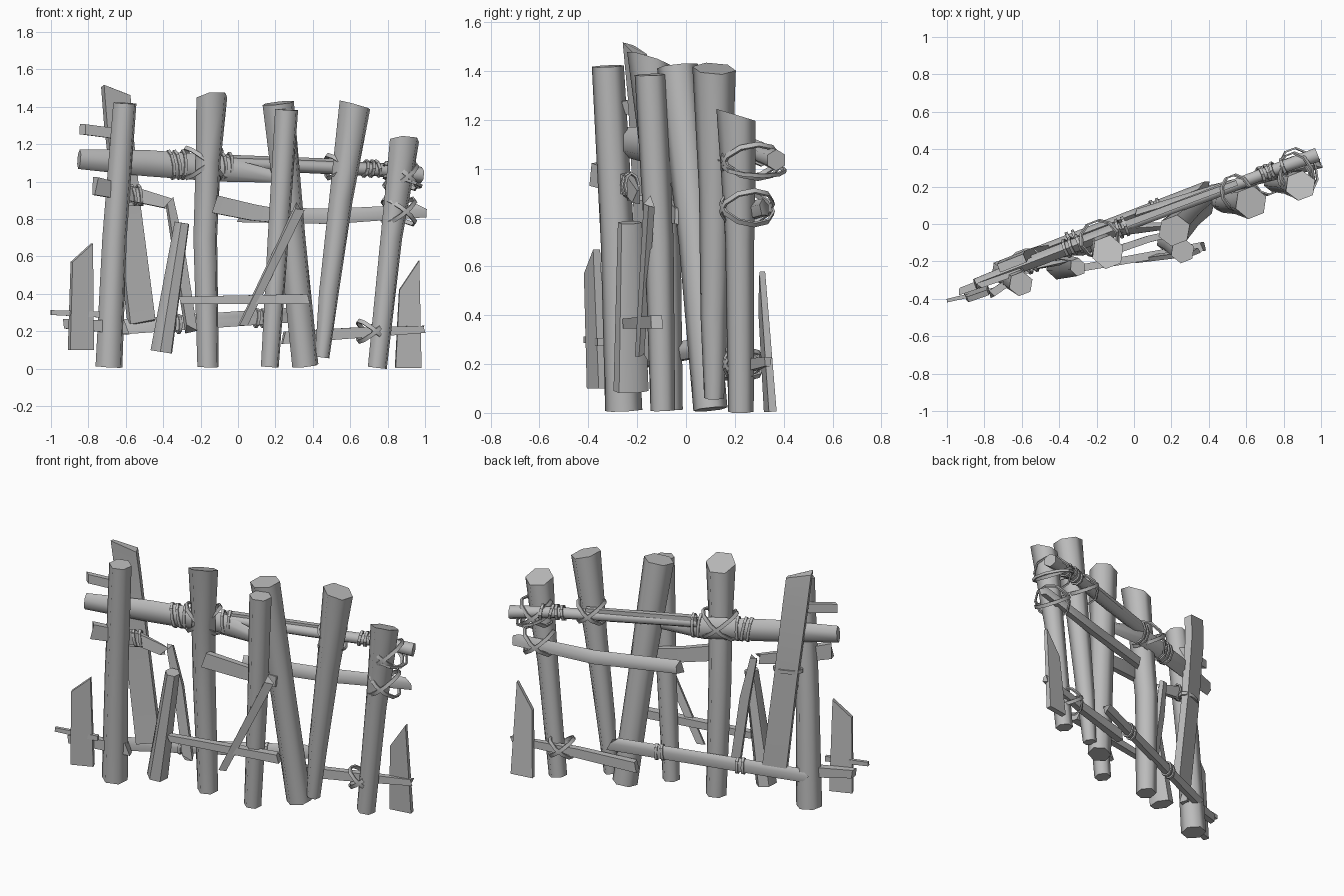
import bpy, bmesh, math, random
from mathutils import Vector

random.seed(4)
cube = bpy.data.objects.get("Cube")
if cube:
    bpy.data.objects.remove(cube)

wood = bpy.data.materials.new("weathered grey")
wood.use_nodes = True
GREY = (0.5, 0.5, 0.5, 1)
wood.diffuse_color = GREY
wood.node_tree.nodes["Principled BSDF"].inputs["Base Color"].default_value = GREY

ALONG = Vector((0.93, 0.36, 0)).normalized()   # direction of the fence run
FRONT = Vector((0.36, -0.93, 0)).normalized()  # toward the front of the fence
UP = Vector((0, 0, 1))


def finish(name, bm, angle):
    bmesh.ops.recalc_face_normals(bm, faces=bm.faces)
    mesh = bpy.data.meshes.new(name)
    bm.to_mesh(mesh)
    bm.free()
    mesh.materials.append(wood)
    ob = bpy.data.objects.new(name, mesh)
    bpy.context.collection.objects.link(ob)
    bpy.ops.object.select_all(action='DESELECT')
    ob.select_set(True)
    bpy.context.view_layer.objects.active = ob
    bpy.ops.object.shade_smooth_by_angle(angle=math.radians(angle))


def beam(name, pts, w, h, sides=6, cut=(0, 0), jag=0, broad=ALONG):
    """Loft through (x, y, z, scale) points; w, h are the half sizes across."""
    centres = [Vector(p[:3]) for p in pts]
    axis = (centres[-1] - centres[0]).normalized()
    ref = UP if abs(axis.z) < 0.6 else broad
    u = (ref - axis * ref.dot(axis)).normalized()
    v = axis.cross(u)
    phase, grow = (math.pi / 4, math.sqrt(2)) if sides == 4 else (0, 1)
    bm = bmesh.new()
    rings = []
    for i, c in enumerate(centres):
        ring = []
        for k in range(sides):
            a = phase + math.tau * k / sides
            s = pts[i][3] * grow
            du, dv = math.cos(a) * w * s, math.sin(a) * h * s
            p = c + u * du + v * dv
            if i == len(pts) - 1:
                p += axis * (cut[0] * du + cut[1] * dv)
            if i in (0, len(pts) - 1):
                p += axis * random.uniform(-jag, jag)
            ring.append(bm.verts.new(p))
        rings.append(ring)
    for r, q in zip(rings, rings[1:]):
        for k in range(sides):
            n = (k + 1) % sides
            bm.faces.new((r[k], r[n], q[n], q[k]))
    bm.faces.new(rings[0])
    bm.faces.new(rings[-1])
    finish(name, bm, 64 if sides > 4 else 20)


def band(name, centre, e1, e2, r1, r2, width=0.011, thick=0.005, n=10):
    """Flat rope loop in the plane of e1 and e2."""
    c, side = Vector(centre), e1.cross(e2).normalized()
    bm = bmesh.new()
    rings = []
    for i in range(n):
        a = math.tau * i / n
        out = e1 * math.cos(a) + e2 * math.sin(a)
        p = c + e1 * math.cos(a) * r1 + e2 * math.sin(a) * r2
        rings.append([bm.verts.new(p + out * t * thick + side * s * width)
                      for t, s in ((-1, -1), (1, -1), (1, 1), (-1, 1))])
    for i in range(n):
        r, q = rings[i], rings[(i + 1) % n]
        for k in range(4):
            m = (k + 1) % 4
            bm.faces.new((r[k], r[m], q[m], q[k]))
    finish(name, bm, 40)


def lashing(name, centre, size, depth):
    """Crossed rope loops where a rail meets a post."""
    for sign, tag in ((1, "rising"), (-1, "falling")):
        diagonal = (ALONG + UP * 0.8 * sign).normalized()
        band(name + "_" + tag, centre, diagonal, FRONT, size, depth)


def wraps(name, x, y, z, r, depth, count=2):
    """Rope turns around a single rail."""
    for i in range(count):
        c = Vector((x, y, z)) + ALONG * 0.035 * i
        tilt = (UP + ALONG * random.uniform(-0.25, 0.25)).normalized()
        band(name + "_" + str(i + 1), c, tilt, FRONT, r, depth, width=0.008, n=8)


# Upright posts
beam("post_far_right", [(-.69, -.255, .01, 1.1), (-.66, -.28, .7, 1), (-.605, -.32, 1.42, .95)], .07, .07)
beam("post_centre_right", [(-.16, -.075, .01, .9), (-.175, -.09, .7, 1), (-.16, -.12, 1.1, 1.05),
     (-.14, -.15, 1.45, 1.3)], .068, .07, cut=(0, -.4))
beam("post_front_middle", [(.17, -.095, .01, .85), (.215, -.11, .7, 1), (.26, -.145, 1.385, 1.1)], .06, .06)
beam("post_leaning", [(.36, .1, .015, 1), (.29, .04, .7, 1), (.215, -.035, 1.42, 1.2)], .075, .07)
beam("post_centre_left", [(.45, .115, .06, .55), (.485, .115, .4, .75), (.55, .12, .9, .9),
     (.625, .115, 1.41, 1.2)], .075, .075, cut=(-.15, 0))
beam("post_far_left", [(.745, .225, .005, .75), (.82, .22, .7, .85), (.855, .215, .95, 1),
     (.89, .205, 1.22, 1.15)], .073, .07, cut=(0, -.35))
beam("short_stake", [(-.41, -.225, .09, 1.25), (-.30, -.23, .78, .85)], .05, .06)

# Split planks and braces
beam("tall_plank", [(-.515, -.16, .24, 1), (-.59, -.17, .85, .95), (-.64, -.19, 1.3, 1),
     (-.655, -.21, 1.5, 1)], .072, .024, 4, cut=(-.4, 0), jag=.025)
beam("right_end_plank", [(-.84, -.365, .1, 1), (-.835, -.385, .62, .85)], .068, .018, 4, cut=(.85, 0))
beam("left_end_plank", [(.91, .345, .005, 1), (.915, .31, .5, .75)], .07, .016, 4, cut=(1.5, 0),
     broad=Vector((1, .15, 0)))
beam("front_brace", [(.03, -.19, .24, .8), (.33, -.15, .86, 1)], .026, .014, 4, jag=.02)
beam("rear_brace", [(-.25, -.14, .2, 1), (-.32, -.14, .65, 1), (-.37, -.16, .92, .7)], .028, .02, 4, jag=.04)

# Upper rails
beam("top_rail_right", [(-.85, -.32, 1.12, .75), (-.5, -.185, 1.1, 1), (-.1, -.03, 1.07, 1),
     (.18, -.01, 1.03, .5)], .07, .042)
beam("top_rail_left", [(-.07, -.02, 1.1, .8), (.4, .155, 1.08, .9), (.75, .29, 1.065, .9),
     (.98, .37, 1.035, 1.1)], .04, .04)
beam("top_strip", [(-.07, -.01, 1.13, 1), (.55, .22, 1.11, .8)], .014, .018, 4)
beam("middle_rail", [(0, .045, .82, 1), (.5, .2, .81, 1), (.98, .32, .84, .85)], .045, .032, 5, jag=.025)
beam("middle_slat", [(-.13, -.15, .88, 1), (.08, -.08, .835, .9), (.3, -.03, .805, .7)], .048, .02, 4, jag=.01)
beam("short_slat", [(-.83, -.33, 1.28, 1), (-.6, -.25, 1.25, 1)], .028, .016, 4, jag=.015)
beam("side_slat", [(-.78, -.38, .98, 1), (-.55, -.23, .93, .8), (-.38, -.2, .885, .6)], .048, .02, 4, jag=.03)

# Lower rails
beam("low_rail_right", [(-.68, -.21, .215, 1), (.38, .2, .29, 1)], .044, .028, 5, jag=.04)
beam("low_rail_stub", [(-.93, -.36, .24, .7), (-.6, -.24, .22, 1)], .036, .026, 4, jag=.02)
beam("thin_stick", [(-1, -.41, .3, .8), (-.74, -.35, .29, 1)], .016, .012, 4)
beam("front_stick", [(-.31, -.24, .365, .85), (.37, -.12, .372, 1.1)], .024, .022, 4, jag=.015)
beam("low_rail_left", [(.24, .15, .165, 1), (.6, .23, .19, .9), (.99, .335, .21, .6)], .032, .022, 4, jag=.015)

# Rope lashings at the crossings
lashing("centre_lashing", (-.185, -.08, 1.1), .13, .1)
lashing("centre_left_lashing", (.55, .165, 1.08), .1, .1)
lashing("far_left_top_lashing", (.87, .265, 1.03), .11, .12)
lashing("far_left_middle_lashing", (.86, .25, .84), .11, .11)
lashing("low_left_lashing", (.71, .235, .2), .09, .08)
band("slack_loop", (.88, .28, 1.0), (ALONG - UP * 0.3).normalized(), FRONT, .1, .13, .008)

# Rope turns around the rails
wraps("right_rail_wrap", -.36, -.13, 1.09, .076, .048, 3)
wraps("splice_wrap", -.08, -.025, 1.08, .074, .05, 2)
wraps("left_rail_wrap", .68, .263, 1.07, .044, .042, 3)
wraps("end_rail_wrap", .8, .307, 1.06, .046, .044, 1)
wraps("low_rail_wrap", -.35, -.08, .238, .048, .034, 2)
wraps("low_rail_far_wrap", .1, .09, .27, .048, .034, 2)
wraps("side_slat_wrap", -.56, -.235, .93, .052, .03, 2)
band("tall_plank_wrap", (-.59, -.185, .88), ALONG, FRONT, .085, .045)
